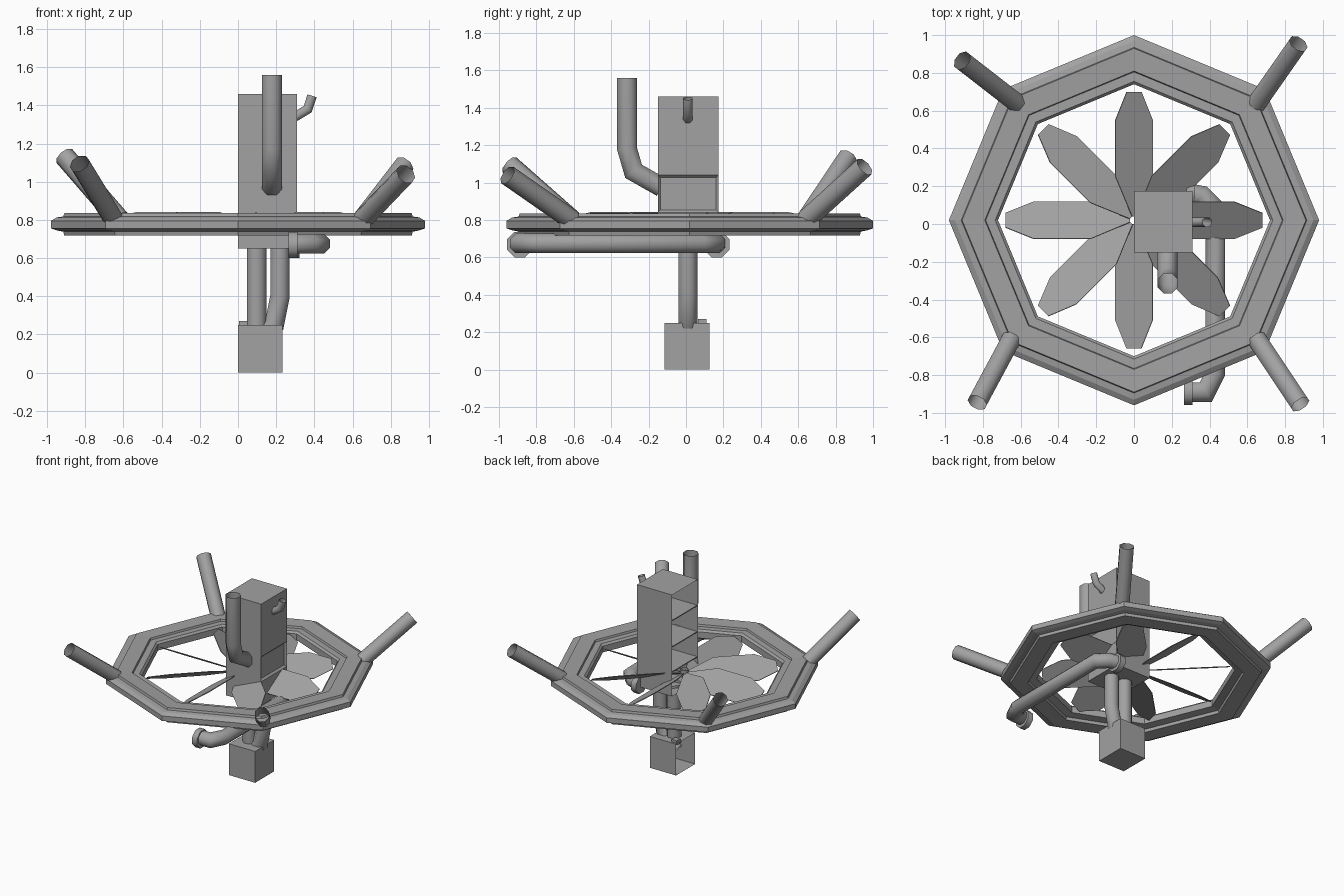
import bpy, bmesh, math
from mathutils import Vector, Matrix

if "Cube" in bpy.data.objects:
    bpy.data.objects.remove(bpy.data.objects["Cube"], do_unlink=True)

grey = bpy.data.materials.new("plain grey")
grey.use_nodes = True
colour = (0.36, 0.36, 0.36, 1)
grey.diffuse_color = colour
grey.node_tree.nodes["Principled BSDF"].inputs["Base Color"].default_value = colour

CENTRE = Vector((0, 0.02, 0))


def finish(name, bm, smooth=False):
    mesh = bpy.data.meshes.new(name)
    bmesh.ops.recalc_face_normals(bm, faces=bm.faces)
    bm.to_mesh(mesh)
    bm.free()
    mesh.materials.append(grey)
    ob = bpy.data.objects.new(name, mesh)
    bpy.context.collection.objects.link(ob)
    if smooth:
        bpy.ops.object.select_all(action="DESELECT")
        ob.select_set(True)
        bpy.context.view_layer.objects.active = ob
        bpy.ops.object.shade_smooth_by_angle(angle=math.radians(50))
    return ob


def loft(bm, rings, closed=False):
    """Join equal rings of vertices with quads."""
    pairs = list(zip(rings, rings[1:])) + ([(rings[-1], rings[0])] if closed else [])
    for a, b in pairs:
        for i in range(len(a)):
            j = (i + 1) % len(a)
            bm.faces.new((a[i], a[j], b[j], b[i]))


def tube(name, points, radius, sides=8):
    """Open pipe with mitred bends along a path."""
    pts = [Vector(p) for p in points]
    dirs = [(b - a).normalized() for a, b in zip(pts, pts[1:])]
    turn = dirs[0].to_track_quat("Z", "Y")
    ring = [pts[0] + turn @ Vector((radius * math.cos(t), radius * math.sin(t), 0))
            for t in (math.tau * (i + 0.5) / sides for i in range(sides))]
    bm = bmesh.new()
    rings = [[bm.verts.new(p) for p in ring]]
    for k, d in enumerate(dirs):
        ahead = dirs[min(k + 1, len(dirs) - 1)]
        normal = (d + ahead).normalized()
        ring = [p + d * ((pts[k + 1] - p).dot(normal) / d.dot(normal)) for p in ring]
        rings.append([bm.verts.new(p) for p in ring])
    loft(bm, rings)
    return finish(name, bm, True)


def box(name, low, high, open_side=False, door=None):
    """Block between two corners; can be open towards -x and have an inset door on +x."""
    low, high = Vector(low), Vector(high)
    bm = bmesh.new()
    size = Matrix.Diagonal((*(high - low), 1))
    bmesh.ops.create_cube(bm, size=1, matrix=Matrix.Translation((low + high) / 2) @ size)
    bm.normal_update()
    if open_side:
        bmesh.ops.delete(bm, geom=[f for f in bm.faces if f.normal.x < -0.9], context="FACES")
    if door:
        for z in door:
            bmesh.ops.bisect_plane(bm, geom=bm.verts[:] + bm.edges[:] + bm.faces[:],
                                   plane_co=(0, 0, z), plane_no=(0, 0, 1))
        panel = [f for f in bm.faces if f.normal.x > 0.9
                 and door[0] < f.calc_center_median().z < door[1]]
        bmesh.ops.inset_region(bm, faces=panel, thickness=0.02)
        bmesh.ops.translate(bm, verts=panel[0].verts, vec=(-0.015, 0, 0))
    return finish(name, bm)


# Octagonal stepped rim
profile = [(0.72, 0.75), (0.72, 0.80), (0.735, 0.815), (0.785, 0.815), (0.79, 0.83),
           (0.91, 0.835), (0.915, 0.818), (0.95, 0.813), (0.98, 0.795), (0.98, 0.755),
           (0.95, 0.745), (0.915, 0.738), (0.91, 0.717), (0.785, 0.717), (0.78, 0.74)]
bm = bmesh.new()
rings = []
for i in range(8):
    a = math.tau * i / 8
    rings.append([bm.verts.new(CENTRE + Vector((r * math.cos(a), r * math.sin(a), z)))
                  for r, z in profile])
loft(bm, rings, closed=True)
finish("rim", bm)

# Four raised open handles on the rim
for name, foot, tip in (
        ("handle_back_right", (-0.62, 0.64, 0.80), (-0.91, 0.865, 1.135)),
        ("handle_back_left", (0.65, 0.64, 0.80), (0.87, 0.955, 1.085)),
        ("handle_front_right", (-0.65, -0.61, 0.80), (-0.83, -0.945, 1.095)),
        ("handle_front_left", (0.65, -0.61, 0.80), (0.88, -0.955, 1.04))):
    tube(name, (foot, tip), 0.055)

# Pitched fan blades
outline = [(0.02, 0.012), (0.23, 0.115), (0.53, 0.115), (0.68, 0.045)]
outline += [(r, -w) for r, w in reversed(outline)]
for i in range(8):
    bm = bmesh.new()
    place = (Matrix.Translation(CENTRE + Vector((0, 0, 0.78)))
             @ Matrix.Rotation(math.tau * i / 8, 4, "Z")
             @ Matrix.Rotation(math.radians(31), 4, "X"))
    face = bm.faces.new([bm.verts.new(place @ Vector((r, w, -0.003))) for r, w in outline])
    up = place.to_3x3() @ Vector((0, 0, 0.006))
    extruded = bmesh.ops.extrude_face_region(bm, geom=[face], use_keep_orig=True)
    bmesh.ops.translate(bm, vec=up, verts=[v for v in extruded["geom"]
                                           if isinstance(v, bmesh.types.BMVert)])
    finish(f"blade_{i + 1}", bm)
tube("hub", ((0, 0.02, 0.75), (0, 0.02, 0.81)), 0.03)

# Tall cabinet with shelves, and the lower box
box("cabinet", (0, -0.15, 0.65), (0.31, 0.175, 1.46), True, (0.84, 1.04))
for i, z in enumerate((0.84, 1.04, 1.25)):
    box(f"shelf_{i + 1}", (0.005, -0.148, z - 0.004), (0.29, 0.173, z + 0.004))
box("lower_box", (0, -0.115, 0), (0.232, 0.125, 0.25), True)
box("lower_box_cap", (0.005, 0.065, 0.245), (0.05, 0.11, 0.27))

# Pipes
tube("chimney", ((0.178, -0.315, 1.56), (0.178, -0.315, 1.18),
                 (0.178, -0.28, 1.06), (0.178, -0.13, 0.975)), 0.057)
tube("small_spout", ((0.29, 0.01, 1.335), (0.365, 0.01, 1.38), (0.388, 0.01, 1.45)), 0.027)
tube("straight_down_pipe", ((0.098, 0.01, 0.67), (0.098, 0.01, 0.2)), 0.055)
tube("bent_down_pipe", ((0.22, 0.01, 0.70), (0.22, 0.01, 0.40),
                        (0.19, 0.01, 0.25), (0.08, 0.01, 0.14)), 0.055)
tube("side_pipe", ((0.28, 0.165, 0.675), (0.36, 0.15, 0.675), (0.43, 0.08, 0.675),
                   (0.43, -0.79, 0.675), (0.38, -0.89, 0.675), (0.28, -0.89, 0.675)), 0.056)

# Flanges at both ends of the side pipe
for name, x, y in (("front_flange", 0.288, -0.89), ("back_flange", 0.30, 0.165)):
    bm = bmesh.new()
    bmesh.ops.create_cone(bm, cap_ends=True, segments=8, radius1=0.073, radius2=0.073,
                          depth=0.045, matrix=Matrix.Translation((x, y, 0.668))
                          @ Matrix.Rotation(math.pi / 2, 4, "Y")
                          @ Matrix.Rotation(math.pi / 8, 4, "Z"))
    finish(name, bm, True)
